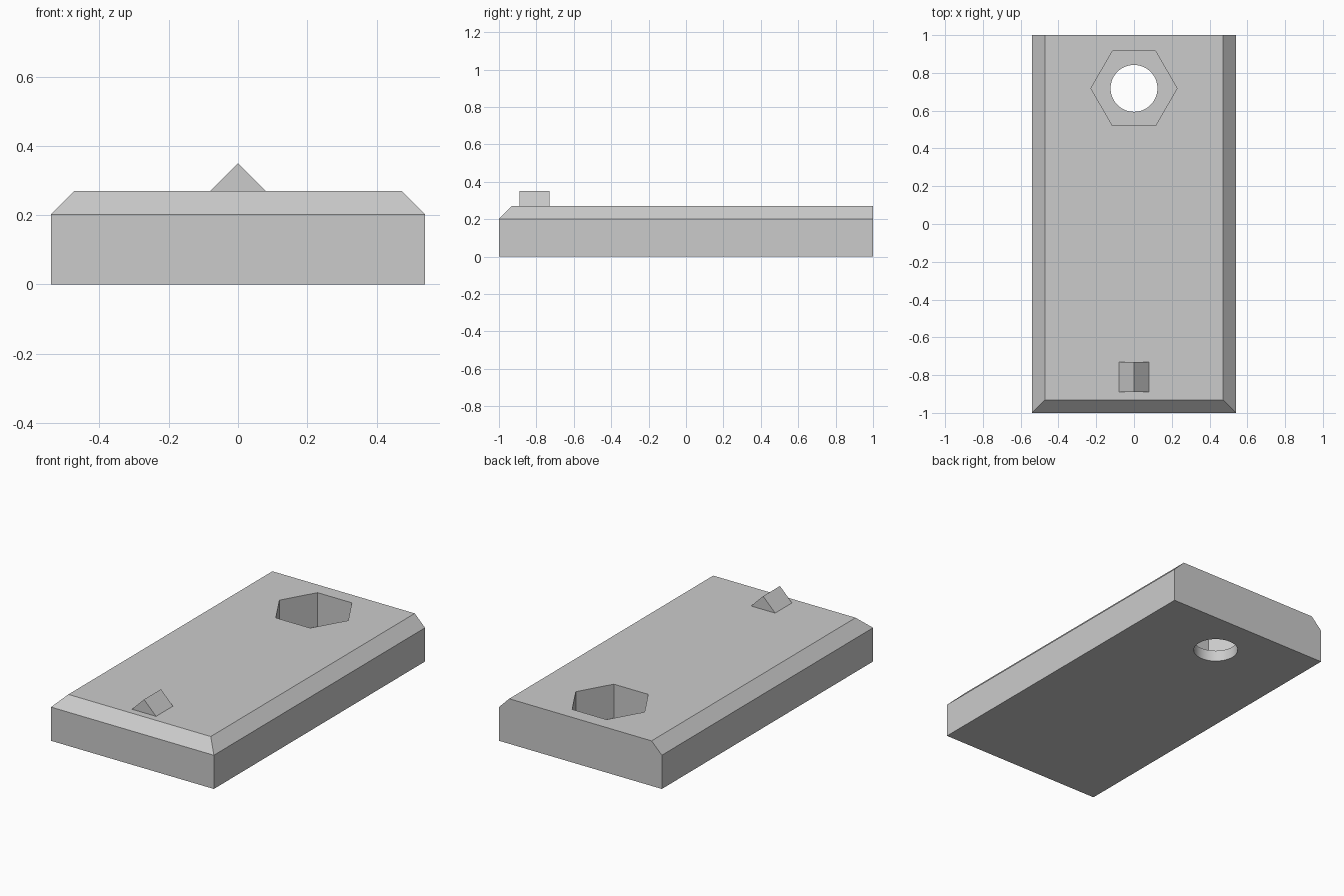
import bpy
import bmesh
import math
from mathutils import Matrix, Vector

WIDTH, LENGTH, HEIGHT, CHAMFER = 1.08, 2.0, 0.27, 0.068
HOLE_Y, POCKET_FLOOR = 0.718, 0.067

default = bpy.data.objects.get("Cube")
if default:
    bpy.data.objects.remove(default, do_unlink=True)

# Single plain grey
grey = bpy.data.materials.new("plain grey")
grey.use_nodes = True
colour = (0.6, 0.6, 0.6, 1)
grey.diffuse_color = colour
grey.node_tree.nodes["Principled BSDF"].inputs["Base Color"].default_value = colour


def make_object(name, bm):
    bmesh.ops.recalc_face_normals(bm, faces=bm.faces)
    mesh = bpy.data.meshes.new(name)
    bm.to_mesh(mesh)
    bm.free()
    mesh.materials.append(grey)
    obj = bpy.data.objects.new(name, mesh)
    bpy.context.collection.objects.link(obj)
    return obj


def prism(name, sides, radius, z_low, z_high):
    """Upright prism on the hole axis, used as a cutter."""
    bm = bmesh.new()
    middle = Vector((0, HOLE_Y, (z_low + z_high) / 2))
    bmesh.ops.create_cone(bm, cap_ends=True, segments=sides, radius1=radius,
                          radius2=radius, depth=z_high - z_low)
    # Put corners on the x axis whatever the primitive's start angle
    bm.verts.ensure_lookup_table()
    start = math.atan2(bm.verts[0].co.y, bm.verts[0].co.x)
    bmesh.ops.transform(bm, verts=bm.verts,
                        matrix=Matrix.Translation(middle) @ Matrix.Rotation(-start, 4, "Z"))
    return make_object(name, bm)


# Body: block with its front and side top edges chamfered, back left square
bm = bmesh.new()
bmesh.ops.create_cube(bm, size=1)
bmesh.ops.scale(bm, vec=(WIDTH, LENGTH, HEIGHT), verts=bm.verts)
bmesh.ops.translate(bm, vec=(0, 0, HEIGHT / 2), verts=bm.verts)
rim = []
for edge in bm.edges:
    centre = (edge.verts[0].co + edge.verts[1].co) / 2
    if centre.z > HEIGHT - 0.01 and centre.y < 0.5:
        rim.append(edge)
bmesh.ops.bevel(bm, geom=rim, offset=CHAMFER, offset_type="OFFSET",
                segments=1, affect="EDGES", profile=0.5)
body = make_object("body", bm)

# Hexagonal pocket from above and round hole through its floor
cutters = [prism("hex_pocket_cutter", 6, 0.228, POCKET_FLOOR, 0.5),
           prism("round_hole_cutter", 64, 0.124, -0.2, 0.2)]
for cutter in cutters:
    cutter.hide_render = True
    mod = body.modifiers.new(cutter.name, "BOOLEAN")
    mod.operation = "DIFFERENCE"
    mod.solver = "EXACT"
    mod.object = cutter

# Apply the cuts, then discard the cutters
bpy.context.view_layer.update()
graph = bpy.context.evaluated_depsgraph_get()
cut_mesh = bpy.data.meshes.new_from_object(body.evaluated_get(graph))
body.modifiers.clear()
body.data = cut_mesh
for cutter in cutters:
    bpy.data.objects.remove(cutter, do_unlink=True)

# Smooth the round hole only
bpy.context.view_layer.objects.active = body
body.select_set(True)
bpy.ops.object.shade_smooth_by_angle(angle=math.radians(20))

# Pointer ridge: triangular prism near the front
bm = bmesh.new()
profile = [(-0.08, HEIGHT), (0.08, HEIGHT), (0, HEIGHT + 0.08)]
face = bm.faces.new([bm.verts.new((x, -0.89, z)) for x, z in profile])
extruded = bmesh.ops.extrude_face_region(bm, geom=[face], use_keep_orig=True)
bmesh.ops.translate(bm, vec=(0, 0.16, 0),
                    verts=[g for g in extruded["geom"] if isinstance(g, bmesh.types.BMVert)])
make_object("pointer_ridge", bm)
